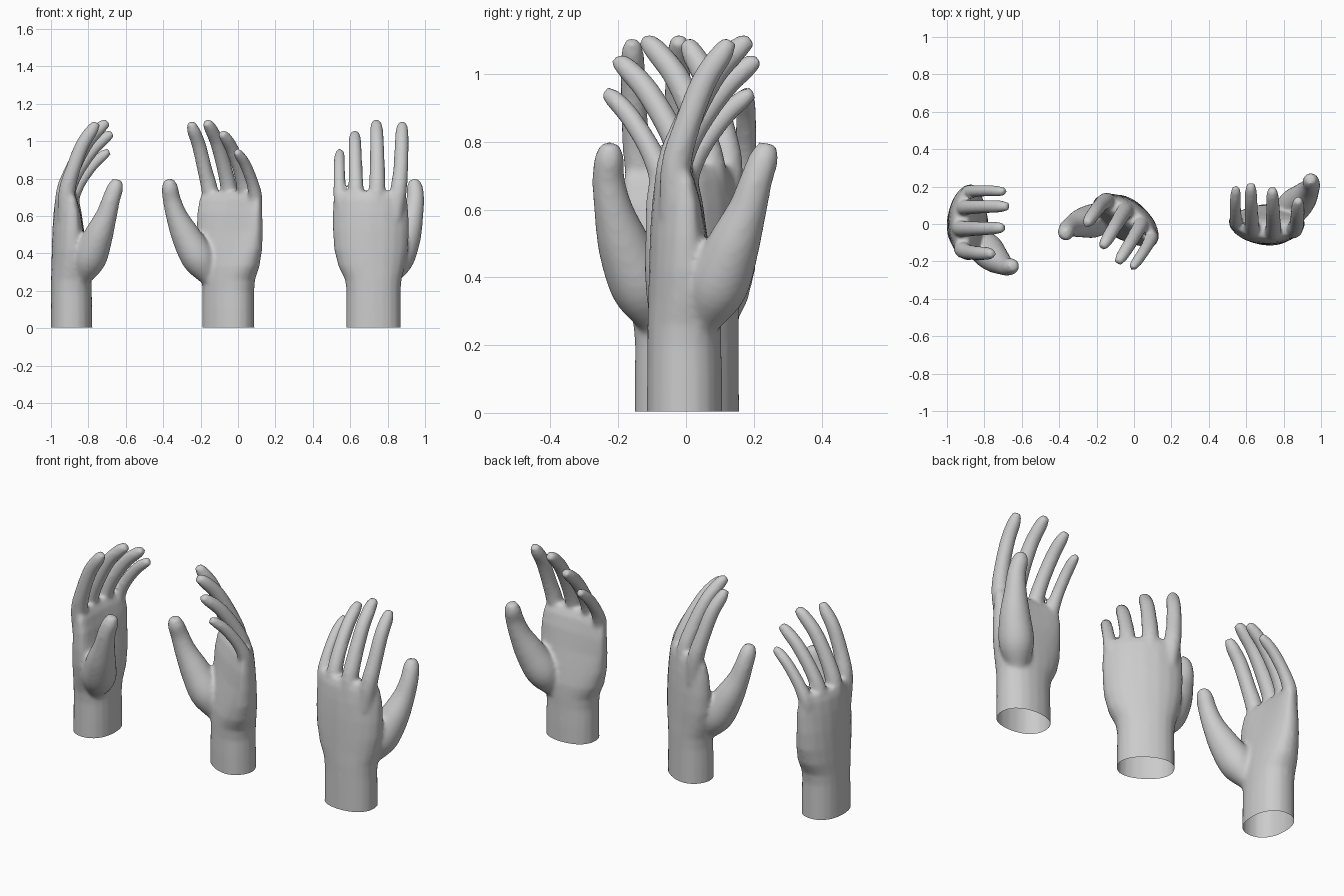
import bpy, bmesh, math
from mathutils import Vector

if "Cube" in bpy.data.objects:
    bpy.data.objects.remove(bpy.data.objects["Cube"])

N = 20  # sides of every cross-section


def loft(bm, rings):
    """Skin a list of closed rings and cap both ends."""
    loops = [[bm.verts.new(p) for p in ring] for ring in rings]
    for a, b in zip(loops, loops[1:]):
        for i in range(N):
            j = (i + 1) % N
            bm.faces.new((a[i], a[j], b[j], b[i]))
    bm.faces.new(loops[0][::-1])
    bm.faces.new(loops[-1])


def palm_ring(z, x0, x1, y0, y1, arch):
    """Rounded section, bent so the back of the hand is arched."""
    ring = []
    for i in range(N):
        t = 2 * math.pi * i / N
        c, s = math.cos(t), math.sin(t)
        x = (x0 + x1) / 2 + (x1 - x0) / 2 * math.copysign(abs(c) ** 0.9, c)
        y = (y0 + y1) / 2 + (y1 - y0) / 2 * math.copysign(abs(s) ** 0.9, s)
        ring.append((x, y - arch * x * x, z))
    return ring


def smooth_path(pts, steps=4):
    """Catmull-Rom through (x, y, z, radius) points."""
    p = [Vector(q) for q in pts]
    p = [2 * p[0] - p[1]] + p + [2 * p[-1] - p[-2]]
    out = []
    for a, b, c, d in zip(p, p[1:], p[2:], p[3:]):
        for k in range(steps):
            t = k / steps
            out.append(0.5 * (2 * b + (c - a) * t + (2 * a - 5 * b + 4 * c - d) * t ** 2
                              + (3 * b - a - 3 * c + d) * t ** 3))
    return out + [p[-2]]


def finger(bm, pts):
    path = smooth_path(pts)
    rings = []
    for i, p in enumerate(path):
        q = path[min(i + 1, len(path) - 1)] - path[max(i - 1, 0)]
        d = q.to_3d().normalized()
        side = Vector((0, 1, 0)).cross(d).normalized()
        front = d.cross(side)
        rings.append([p.to_3d() + p.w * (math.cos(2 * math.pi * k / N) * side
                                         + math.sin(2 * math.pi * k / N) * front)
                      for k in range(N)])
    loft(bm, rings)


bm = bmesh.new()

# wrist and palm: z, x range, y range, arch
loft(bm, [palm_ring(*r) for r in (
    (-0.06, -.147, .147, -.112, .112, 0),
    (0.10, -.146, .146, -.111, .111, 0),
    (0.20, -.145, .145, -.108, .110, 0),
    (0.26, -.150, .153, -.108, .110, .1),
    (0.33, -.168, .188, -.105, .108, .3),
    (0.42, -.185, .211, -.088, .106, .5),
    (0.52, -.190, .219, -.066, .103, .7),
    (0.62, -.188, .220, -.048, .097, .9),
    (0.69, -.180, .216, -.028, .088, 1),
    (0.73, -.165, .205, -.005, .072, 1))])

# index, middle, ring, little finger, thumb
finger(bm, [(-.11, .03, .58, .045), (-.132, .025, .73, .045), (-.145, -.008, .85, .040),
            (-.150, -.058, .98, .038), (-.152, -.110, 1.06, .034), (-.153, -.135, 1.10, .021)])
finger(bm, [(-.01, .05, .58, .045), (-.018, .038, .73, .045), (-.020, -.005, .85, .041),
            (-.018, -.080, .99, .038), (-.015, -.155, 1.073, .034), (-.015, -.195, 1.103, .022)])
finger(bm, [(.08, .04, .58, .042), (.092, .022, .72, .042), (.096, -.025, .83, .038),
            (.099, -.108, .95, .036), (.100, -.180, 1.018, .032), (.100, -.218, 1.044, .021)])
finger(bm, [(.15, .01, .56, .036), (.176, -.005, .69, .038), (.182, -.045, .78, .033),
            (.183, -.115, .875, .031), (.181, -.170, .925, .028), (.180, -.203, .948, .019)])
finger(bm, [(-.08, -.05, .27, .055), (-.125, -.095, .37, .090), (-.175, -.142, .49, .079),
            (-.208, -.185, .60, .058), (-.223, -.212, .69, .048), (-.220, -.235, .755, .043),
            (-.217, -.245, .795, .026)])

bmesh.ops.recalc_face_normals(bm, faces=bm.faces)
raw = bpy.data.meshes.new("hand_raw")
bm.to_mesh(raw)
bm.free()

# fuse the parts into one soft skin
src = bpy.data.objects.new("hand_source", raw)
bpy.context.collection.objects.link(src)
rem = src.modifiers.new("fuse", 'REMESH')
rem.mode = 'VOXEL'
rem.voxel_size = 0.01
soft = src.modifiers.new("soften", 'SMOOTH')
soft.factor = 0.5
soft.iterations = 10
dg = bpy.context.evaluated_depsgraph_get()
hand = bpy.data.meshes.new_from_object(src.evaluated_get(dg))
bpy.data.objects.remove(src)

# cut the wrist open at the ground
bm = bmesh.new()
bm.from_mesh(hand)
bmesh.ops.bisect_plane(bm, geom=bm.verts[:] + bm.edges[:] + bm.faces[:],
                       plane_co=(0, 0, 0.004), plane_no=(0, 0, 1), clear_inner=True)
for f in bm.faces:
    f.smooth = True
bm.to_mesh(hand)
bm.free()

# three turned copies
for name, x, y, turn in (("left_hand", -.89, -.006, 90),
                         ("middle_hand", -.052, .03, -33),
                         ("right_hand", .725, -.004, 180)):
    ob = bpy.data.objects.new(name, hand)
    ob.location = (x, y, 0)
    ob.rotation_euler.z = math.radians(turn)
    bpy.context.collection.objects.link(ob)
